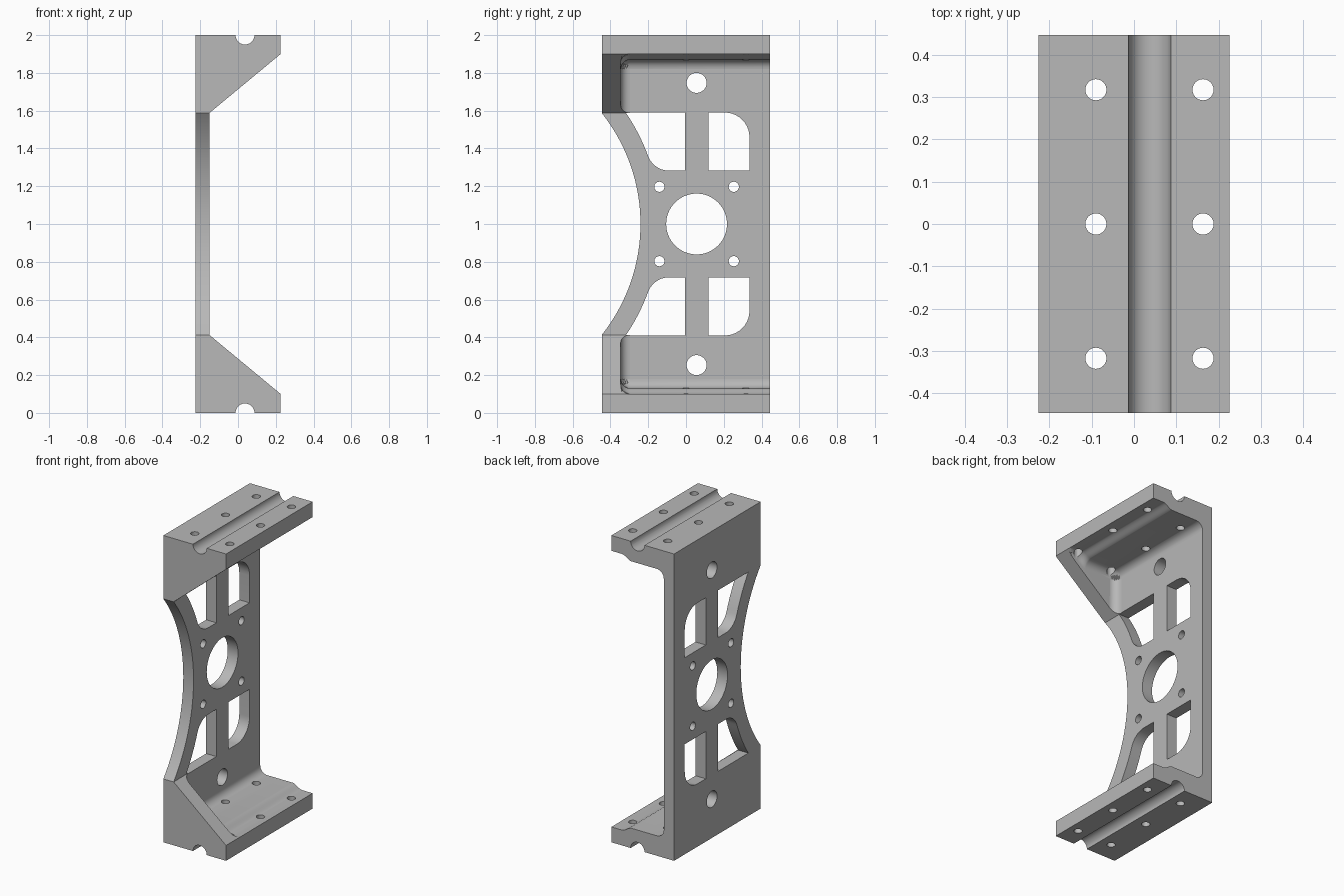
import bpy
from math import sin, cos, pi, sqrt, atan2
from mathutils import Vector
from mathutils.geometry import delaunay_2d_cdt

if "Cube" in bpy.data.objects:
    bpy.data.objects.remove(bpy.data.objects["Cube"], do_unlink=True)

HALF_X, HALF_Y, HEIGHT = 0.226, 0.446, 2
INNER, WALL = -0.152, -0.346        # inside of the back plate, inside of the gusset
WEB_LOW, TIP, FLOOR, FILLET = 0.413, 0.1, 0.13, 0.05
GROOVE_X, GROOVE_R = 0.037, 0.05
RAMP_X, RAMP_W = 0.08, 0.07


def arc(cx, cy, r, start, end, n):
    return [(cx + r * cos(start + (end - start) * i / n),
             cy + r * sin(start + (end - start) * i / n)) for i in range(n + 1)]


def circle(cx, cy, r, n=32):
    return arc(cx, cy, r, 0, 2 * pi, n)[:-1]


def flip(pts):
    """Mirror an outline about mid height."""
    return [(p[0], HEIGHT - p[1]) for p in pts][::-1]


def inside(c, loops):
    """Even-odd test, so holes count as outside."""
    odd = False
    for loop in loops:
        for p, q in zip(loop, loop[1:] + loop[:1]):
            if (p[1] > c[1]) != (q[1] > c[1]):
                if c[0] < p[0] + (c[1] - p[1]) * (q[0] - p[0]) / (q[1] - p[1]):
                    odd = not odd
    return odd


def solid(loops, lines, low, high, place, mirrored=False):
    """Solid over an outline with holes, between two height functions."""
    pts, edges = [], []
    for loop in loops:
        n, base = len(loop), len(pts)
        pts += loop
        edges += [(base + i, base + (i + 1) % n) for i in range(n)]
    for line in lines:
        edges.append((len(pts), len(pts) + 1))
        pts += line
    flat, _, tris, _, _, _ = delaunay_2d_cdt(
        [Vector(p) for p in pts], edges, [], 0, 1e-6)
    keep = []
    for a, b, c in tris:
        if inside((flat[a] + flat[b] + flat[c]) / 3, loops):
            ccw = (flat[b] - flat[a]).cross(flat[c] - flat[a]) > 0
            keep.append((a, b, c) if ccw else (a, c, b))
    n = len(flat)
    verts = [place(p, low(p)) for p in flat] + [place(p, high(p)) for p in flat]
    faces = [(a + n, b + n, c + n) for a, b, c in keep] + [t[::-1] for t in keep]
    directed = {e for a, b, c in keep for e in ((a, b), (b, c), (c, a))}
    faces += [(a, b, b + n, a + n) for a, b in sorted(directed) if (b, a) not in directed]
    return verts, [f[::-1] for f in faces] if mirrored else faces


def make_object(name, solids, material):
    verts, faces = [], []
    for v, f in solids:
        faces += [tuple(i + len(verts) for i in face) for face in f]
        verts += v
    mesh = bpy.data.meshes.new(name)
    mesh.from_pydata(verts, [], faces)
    mesh.materials.append(material)
    obj = bpy.data.objects.new(name, mesh)
    bpy.context.scene.collection.objects.link(obj)
    return obj


# Plain grey metal
grey = bpy.data.materials.new("machined_grey")
grey.use_nodes = True
colour = (0.48, 0.48, 0.48, 1)
grey.diffuse_color = colour
grey.node_tree.nodes["Principled BSDF"].inputs["Base Color"].default_value = colour

# Back plate outline with its curved front edge
arc_y, arc_r, win_r, fil = -1.184, 0.943, 1.047, 0.12
sweep = atan2(1 - WEB_LOW, -HALF_Y - arc_y)
outline = [(-HALF_Y, 0), (HALF_Y, 0), (HALF_Y, HEIGHT), (-HALF_Y, HEIGHT)]
outline += arc(arc_y, 1, arc_r, sweep, -sweep, 48)

# Windows: one rounded corner each, the front pair following the curve
win_lo, win_hi = 1.282, 1.59
rear_window = [(0.119, win_lo), (0.336, win_lo)]
rear_window += arc(0.336 - 0.13, win_hi - 0.13, 0.13, 0, pi / 2, 10) + [(0.119, win_hi)]
fz = win_lo + fil
fy = arc_y + sqrt((win_r + fil) ** 2 - (fz - 1) ** 2)
tangent = atan2(fz - 1, fy - arc_y)
top_angle = atan2(win_hi - 1, sqrt(win_r ** 2 - (win_hi - 1) ** 2))
front_window = [(-0.005, win_lo), (-0.005, win_hi)]
front_window += arc(arc_y, 1, win_r, top_angle, tangent, 10)
front_window += arc(fy, fz, fil, pi + tangent, 1.5 * pi, 10)[1:]
openings = [rear_window, front_window, flip(rear_window), flip(front_window)]

# Centre bore, its four screw holes and the two end holes
bore_y = 0.056
openings.append(circle(bore_y, 1, 0.161, 64))
for s in (-1, 1):
    openings.append(circle(bore_y, 1 + s * 0.747, 0.053))
    openings += [circle(bore_y + t * 0.197, 1 + s * 0.197, 0.027, 24) for t in (-1, 1)]

plate = solid([outline] + openings, [], lambda p: -HALF_X, lambda p: INNER,
              lambda p, t: (t, p[0], p[1]))
parts = [make_object("back_plate", [plate], grey)]


# Flange heights: groove below, stepped floor with fillets and gusset above
def underside(p):
    return sqrt(max(0, GROOVE_R ** 2 - (p[0] - GROOVE_X) ** 2))


def slant(p):
    return TIP + (WEB_LOW - TIP) * (HALF_X - p[0]) / (HALF_X - INNER)


STEP = 0.0005


def top_side(p):
    if p[1] < WALL + STEP / 2:
        return slant(p)
    k = min(1, max(0, (p[0] - RAMP_X) / RAMP_W))
    floor = TIP + (FLOOR - TIP) * (1 + cos(pi * k)) / 2
    u = max(0, FILLET - (p[0] - INNER))
    v = max(0, FILLET - (p[1] - WALL - STEP))
    return min(slant(p), floor + FILLET - sqrt(max(0, FILLET ** 2 - u * u - v * v)))


# Construction lines where the flange surfaces curve or bend
curve = [FILLET * (1 - cos(pi / 2 * i / 7)) for i in range(8)]
xs = [INNER + d for d in curve[1:]]
xs += [GROOVE_X + GROOVE_R * cos(pi * i / 18) for i in range(19)]
xs += [RAMP_X + RAMP_W * i / 8 for i in range(9)] + [0.166, 0.18, 0.195, 0.21]
ys = [WALL] + [WALL + STEP + d for d in curve]
lines = [[(x, -HALF_Y), (x, HALF_Y)] for x in xs]
lines += [[(INNER, y), (HALF_X, y)] for y in ys]

flange = [[(INNER, -HALF_Y), (HALF_X, -HALF_Y), (HALF_X, HALF_Y), (INNER, HALF_Y)]]
flange += [circle(x, y, 0.025, 24) for x in (-0.09, 0.163) for y in (-0.317, 0, 0.317)]

# Upright fillet between plate and gusset
upright = [(INNER, WALL)] + arc(INNER + FILLET, WALL + FILLET, FILLET, 1.5 * pi, pi, 8)

for name, top in (("lower_flange", False), ("upper_flange", True)):
    def place(p, t, top=top):
        return (p[0], p[1], HEIGHT - t if top else t)
    parts.append(make_object(name, [
        solid(flange, lines, underside, top_side, place, top),
        solid([upright], [], lambda p: FLOOR, slant, place, top)], grey))

# Smooth the rounded faces, keep the machined edges crisp
bpy.ops.object.select_all(action="DESELECT")
for obj in parts:
    obj.select_set(True)
bpy.context.view_layer.objects.active = parts[0]
bpy.ops.object.shade_smooth_by_angle(angle=pi / 6)
